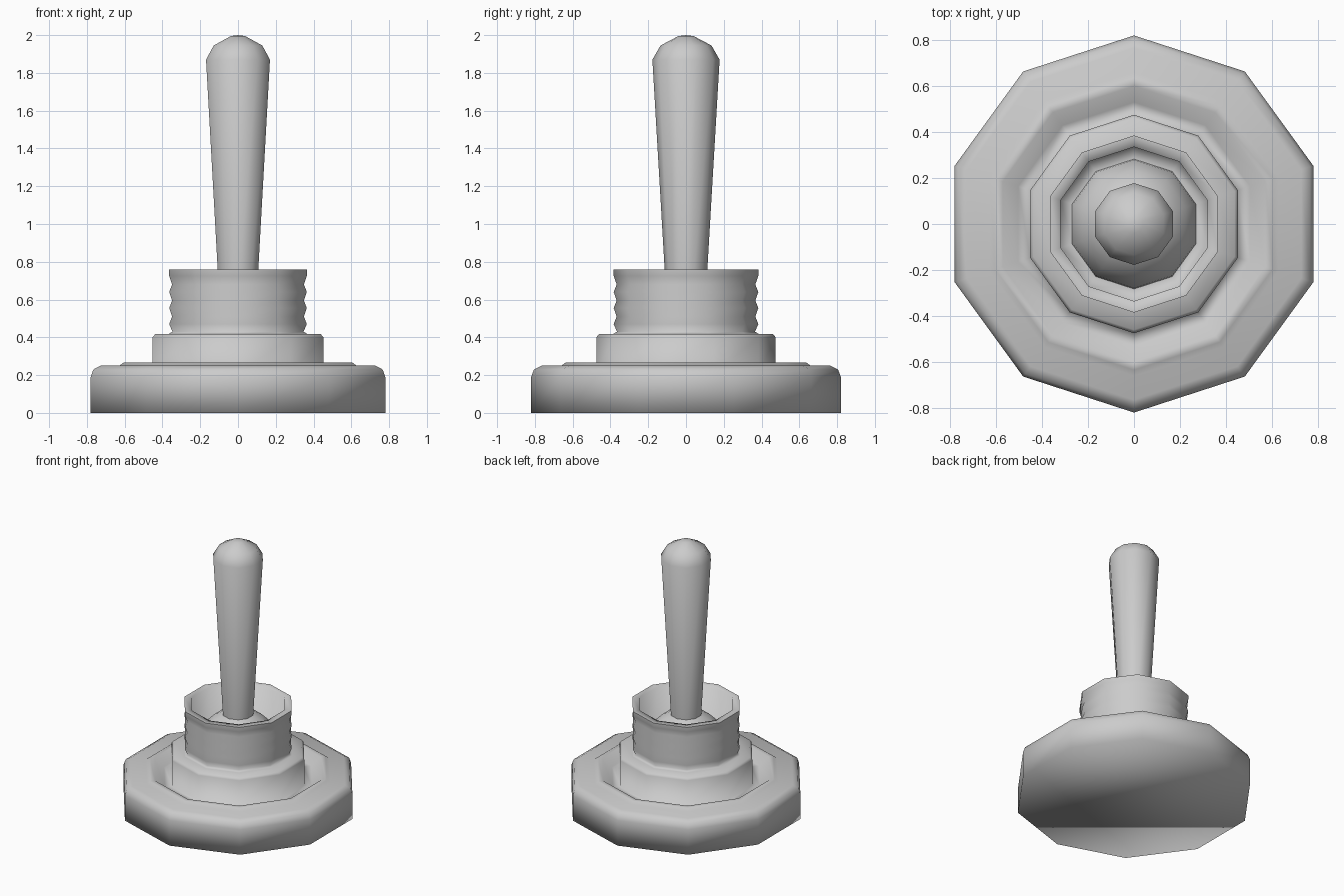
import bpy, bmesh
from math import sin, cos, pi

if "Cube" in bpy.data.objects:
    bpy.data.objects.remove(bpy.data.objects["Cube"])

SIDES = 10


def lathe(name, profile, cap_bottom=False):
    """Spin (radius, z) points into a smooth ten-sided solid."""
    bm = bmesh.new()
    rings = []
    for r, z in profile:
        if r == 0:
            rings.append([bm.verts.new((0, 0, z))])
        else:
            rings.append([bm.verts.new((r * cos(pi / 2 + 2 * pi * i / SIDES),
                                        r * sin(pi / 2 + 2 * pi * i / SIDES), z))
                          for i in range(SIDES)])
    for a, b in zip(rings, rings[1:]):
        for i in range(SIDES):
            j = (i + 1) % SIDES
            if len(b) == 1:
                bm.faces.new((a[i], a[j], b[0]))
            else:
                bm.faces.new((a[i], a[j], b[j], b[i]))
    if cap_bottom:
        bm.faces.new(rings[0][::-1])
    for f in bm.faces:
        f.smooth = True
    mesh = bpy.data.meshes.new(name)
    bm.to_mesh(mesh)
    bm.free()
    obj = bpy.data.objects.new(name, mesh)
    bpy.context.collection.objects.link(obj)
    return obj


# Wide base plate with raised ring, groove and stepped collar
base = [(0.82, 0), (0.82, 0.19), (0.805, 0.23), (0.765, 0.25), (0.66, 0.25),
        (0.635, 0.268), (0.60, 0.268), (0.53, 0.21), (0.475, 0.21),
        (0.475, 0.40), (0.46, 0.418), (0.385, 0.418)]

# Ridged threaded neck continues from the collar
neck = [(0.365, 0.43)]
for k in range(4):
    neck += [(0.383, 0.47 + 0.085 * k), (0.367, 0.51 + 0.085 * k)]
neck = neck[:-1] + [(0.385, 0.76)]

lathe("base_and_neck", base + neck, cap_bottom=True)

# Hollow mouth of the neck: rim, inner wall and floor
lathe("neck_mouth", [(0.385, 0.76), (0.335, 0.76), (0.335, 0.48), (0.28, 0.48)])

# Domed pivot the lever stands on
R = 0.292
lathe("pivot_dome", [(R * cos(a * pi / 10), 0.42 + R * sin(a * pi / 10))
                     for a in range(5)] + [(0, 0.42 + R)])

# Tapered lever with rounded tip
lathe("lever", [(0.106, 0.64), (0.178, 1.87), (0.135, 1.945),
                (0.04, 1.995), (0, 2.0)])
